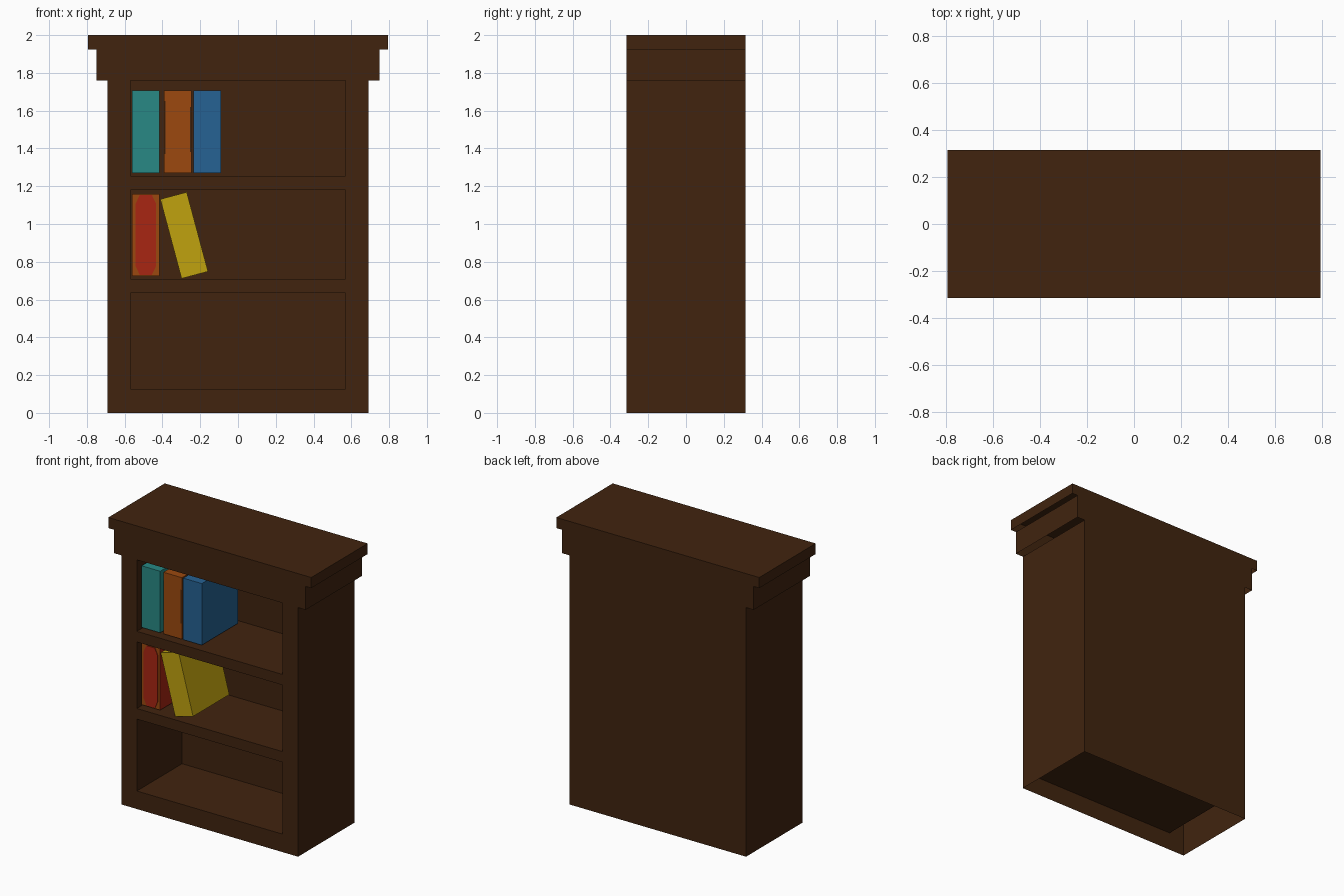
import bpy, bmesh, math
from mathutils import Vector

if "Cube" in bpy.data.objects:
    bpy.data.objects.remove(bpy.data.objects["Cube"])


def material(name, rgb):
    m = bpy.data.materials.new(name)
    lin = [((c / 255 + 0.055) / 1.055) ** 2.4 if c > 10 else c / 255 / 12.92 for c in rgb]
    m.diffuse_color = (*lin, 1)
    m.use_nodes = True
    m.node_tree.nodes["Principled BSDF"].inputs["Base Color"].default_value = m.diffuse_color
    return m


WOOD = material("dark_wood", (65, 36, 15))
TEAL = material("teal", (40, 137, 133))
RUST = material("rust_orange", (156, 73, 15))
BLUE = material("blue", (38, 98, 147))
RED = material("red", (168, 38, 18))
YELLOW = material("yellow", (192, 162, 15))


def finish(name, bm, mat):
    me = bpy.data.meshes.new(name)
    bm.to_mesh(me)
    bm.free()
    me.materials.append(mat)
    ob = bpy.data.objects.new(name, me)
    bpy.context.collection.objects.link(ob)
    return ob


def quad(bm, corners, normal):
    """Add a flat face turned towards the given normal."""
    f = bm.faces.new([bm.verts.new(c) for c in corners])
    f.normal_update()
    if f.normal.dot(Vector(normal)) < 0:
        f.normal_flip()


def panel(bm, x0, x1, y, z0, z1, ny):
    quad(bm, [(x0, y, z0), (x1, y, z0), (x1, y, z1), (x0, y, z1)], (0, ny, 0))


def side(bm, x, y0, y1, z0, z1, nx):
    quad(bm, [(x, y0, z0), (x, y1, z0), (x, y1, z1), (x, y0, z1)], (nx, 0, 0))


def deck(bm, w, y0, y1, z, nz):
    quad(bm, [(-w, y0, z), (w, y0, z), (w, y1, z), (-w, y1, z)], (0, 0, nz))


# Bookcase: hollow shell, open underneath, with three recessed compartments
F, B, R, W = -0.315, 0.315, 0.19, 0.57      # front, back, recess back, recess half width
rows = [  # z0, z1, half width, has compartment
    (0.0, 0.127, 0.69, False), (0.127, 0.635, 0.69, True),
    (0.635, 0.71, 0.69, False), (0.71, 1.18, 0.69, True),
    (1.18, 1.255, 0.69, False), (1.255, 1.76, 0.69, True),
    (1.76, 1.925, 0.75, False), (1.925, 2.0, 0.793, False)]
bm = bmesh.new()
for z0, z1, w, hollow in rows:
    panel(bm, -w, w, B, z0, z1, 1)
    for s in (-1, 1):
        side(bm, s * w, F, B, z0, z1, s)
    if hollow:
        for s in (-1, 1):
            panel(bm, s * W, s * w, F, z0, z1, -1)
            side(bm, s * W, F, R, z0, z1, -s)
        panel(bm, -W, W, R, z0, z1, -1)
        deck(bm, W, F, R, z0, 1)
        deck(bm, W, F, R, z1, -1)
    else:
        panel(bm, -w, w, F, z0, z1, -1)
deck(bm, 0.793, F, B, 2.0, 1)
bmesh.ops.remove_doubles(bm, verts=bm.verts, dist=0.0005)
finish("bookcase", bm, WOOD)

# Books: equal boxes, one of them leaning
BY0, BY1 = -0.275, 0.13


def book(name, x, z, mat, tilt=0.0, height=0.435):
    bm = bmesh.new()
    bmesh.ops.create_cube(bm, size=1)
    bmesh.ops.scale(bm, vec=(0.145, BY1 - BY0, height), verts=bm.verts)
    ob = finish(name, bm, mat)
    ob.location = (x, (BY0 + BY1) / 2, z)
    ob.rotation_euler.y = math.radians(tilt)
    return ob


book("teal_book", -0.488, 1.488, TEAL)
book("orange_book", -0.318, 1.488, RUST)
book("blue_book", -0.163, 1.488, BLUE)
red = book("red_book", -0.488, 0.942, RED)
book("leaning_yellow_book", -0.285, 0.94, YELLOW, tilt=-15)

# Red book has an orange spine face
red.data.materials.append(RUST)
for p in red.data.polygons:
    if p.normal.y < -0.5:
        p.material_index = 1

# Red spine plate with clipped corners
bm = bmesh.new()
pts = [(sx * a, sz * b) for sx, sz, order in ((1, 1, 1), (-1, 1, -1), (-1, -1, 1), (1, -1, -1))
       for a, b in ((0.054, 0.165), (0.032, 0.212))[::order]]
f = bm.faces.new([bm.verts.new((-0.488 + x, BY0, 0.942 + z)) for x, z in pts])
ext = bmesh.ops.extrude_face_region(bm, geom=[f])
for v in ext["geom"]:
    if isinstance(v, bmesh.types.BMVert):
        v.co.y -= 0.004
bmesh.ops.recalc_face_normals(bm, faces=bm.faces)
finish("red_spine_plate", bm, RED)

# Thin dark grooves along the orange spine
bm = bmesh.new()
for x0, x1, z0, z1 in ((-0.39, -0.383, 1.37, 1.65), (-0.254, -0.248, 1.38, 1.62)):
    panel(bm, x0, x1, BY0 - 0.002, z0, z1, -1)
finish("orange_spine_grooves", bm, WOOD)
